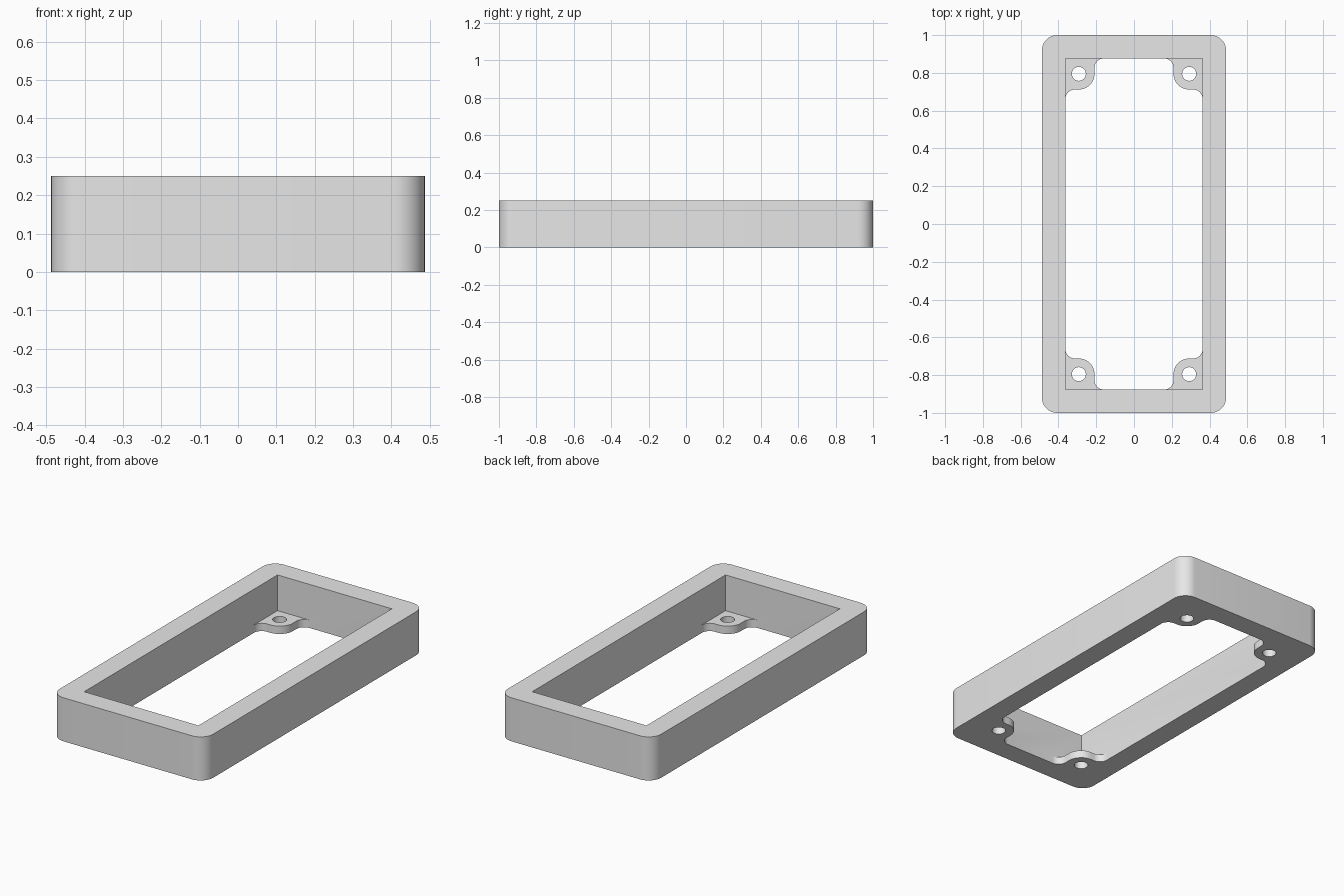
import bpy, bmesh
from math import cos, sin, radians

cube = bpy.data.objects.get("Cube")
if cube:
    bpy.data.objects.remove(cube, do_unlink=True)

# Main dimensions
HX, HY, HEIGHT, CORNER = 0.487, 1.0, 0.25, 0.08
IX, IY = 0.363, 0.877            # inner pocket half sizes
TAB = 0.045                      # screw tab thickness
BX, BY, BOSS, HOLE = 0.292, 0.795, 0.083, 0.037
FILLET = 0.05


def arc(cx, cy, r, start, end, steps=10):
    angles = [radians(start + (end - start) * i / steps) for i in range(steps + 1)]
    return [(cx + r * cos(a), cy + r * sin(a)) for a in angles]


def mirror_quadrant(q):
    """Closed counterclockwise outline from its +x +y quarter."""
    return (q + [(-x, y) for x, y in reversed(q)]
            + [(-x, -y) for x, y in q] + [(x, -y) for x, y in reversed(q)])


def prism(name, outline, z0, z1):
    bm = bmesh.new()
    base = bm.faces.new([bm.verts.new((x, y, z0)) for x, y in outline])
    top = bmesh.ops.extrude_face_region(bm, geom=[base])["geom"]
    verts = [v for v in top if isinstance(v, bmesh.types.BMVert)]
    bmesh.ops.translate(bm, vec=(0, 0, z1 - z0), verts=verts)
    bmesh.ops.recalc_face_normals(bm, faces=bm.faces)
    mesh = bpy.data.meshes.new(name)
    bm.to_mesh(mesh)
    bm.free()
    obj = bpy.data.objects.new(name, mesh)
    bpy.context.collection.objects.link(obj)
    return obj


def cut(target, cutter):
    cutter.hide_render = True
    mod = target.modifiers.new("cut", 'BOOLEAN')
    mod.operation, mod.solver, mod.object = 'DIFFERENCE', 'EXACT', cutter
    bpy.context.view_layer.objects.active = target
    bpy.ops.object.modifier_apply(modifier=mod.name)
    bpy.data.objects.remove(cutter, do_unlink=True)


# Rounded outer block
frame = prism("frame", mirror_quadrant(arc(HX - CORNER, HY - CORNER, CORNER, 0, 90)),
              0, HEIGHT)

# Rectangular pocket above the tabs
cut(frame, prism("pocket_cutter", mirror_quadrant([(IX, IY)]), TAB, HEIGHT + 0.1))

# Through opening that leaves a rounded tab in each corner
quarter = (arc(IX - FILLET, BY - BOSS - FILLET, FILLET, 0, 90)
           + arc(BX, BY, BOSS, 270, 180)
           + arc(BX - BOSS - FILLET, IY - FILLET, FILLET, 0, 90))
cut(frame, prism("opening_cutter", mirror_quadrant(quarter), -0.1, TAB + 0.1))

# Screw holes
for sx in (-1, 1):
    for sy in (-1, 1):
        circle = arc(sx * BX, sy * BY, HOLE, 0, 360, 32)[:-1]
        cut(frame, prism("hole_cutter", circle, -0.1, TAB + 0.1))

# Remove seams left in flat walls
bm = bmesh.new()
bm.from_mesh(frame.data)
bmesh.ops.remove_doubles(bm, verts=bm.verts, dist=0.0001)
bmesh.ops.dissolve_limit(bm, angle_limit=radians(1), verts=bm.verts, edges=bm.edges)
bm.to_mesh(frame.data)
bm.free()

# Grey finish
grey = bpy.data.materials.new("light grey")
grey.use_nodes = True
colour = (0.8, 0.8, 0.8, 1)
grey.diffuse_color = colour
grey.node_tree.nodes["Principled BSDF"].inputs["Base Color"].default_value = colour
frame.data.materials.clear()
frame.data.materials.append(grey)
for face in frame.data.polygons:
    face.material_index = 0

bpy.ops.object.select_all(action='DESELECT')
frame.select_set(True)
bpy.context.view_layer.objects.active = frame
bpy.ops.object.shade_smooth_by_angle(angle=radians(30))
